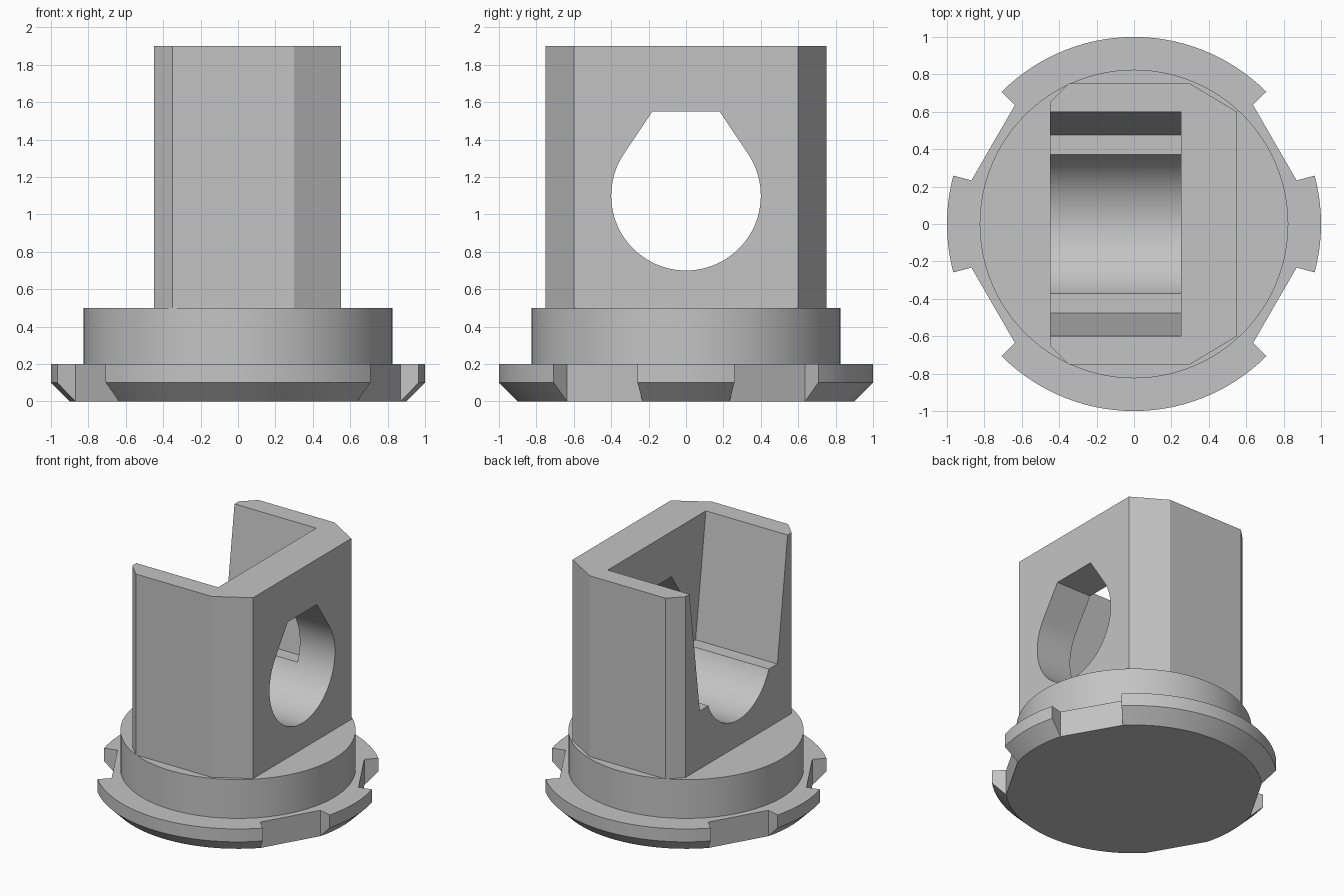
import bpy, bmesh
from math import radians, sin, cos

cube = bpy.data.objects.get("Cube")
if cube:
    bpy.data.objects.remove(cube, do_unlink=True)

grey = bpy.data.materials.new("light_grey")
grey.use_nodes = True
colour = (0.55, 0.55, 0.55, 1)
grey.diffuse_color = colour
grey.node_tree.nodes["Principled BSDF"].inputs["Base Color"].default_value = colour


def loft(name, rings):
    """Closed solid through rings that have equal point counts."""
    bm = bmesh.new()
    loops = [[bm.verts.new(p) for p in ring] for ring in rings]
    n = len(loops[0])
    for low, high in zip(loops, loops[1:]):
        for i in range(n):
            j = (i + 1) % n
            bm.faces.new((low[i], low[j], high[j], high[i]))
    bm.faces.new(loops[0][::-1])
    bm.faces.new(loops[-1])
    bmesh.ops.remove_doubles(bm, verts=bm.verts, dist=1e-5)
    bmesh.ops.recalc_face_normals(bm, faces=bm.faces)
    mesh = bpy.data.meshes.new(name)
    bm.to_mesh(mesh)
    bm.free()
    mesh.materials.append(grey)
    obj = bpy.data.objects.new(name, mesh)
    bpy.context.collection.objects.link(obj)
    return obj


def prism_z(name, outline, z0, z1):
    return loft(name, [[(x, y, z) for x, y in outline] for z in (z0, z1)])


def prism_x(name, outline, x0, x1):
    return loft(name, [[(x, y, z) for y, z in outline] for x in (x0, x1)])


def arc(radius, start, end, steps):
    angles = [radians(start + (end - start) * i / steps) for i in range(steps + 1)]
    return [(radius * cos(a), radius * sin(a)) for a in angles]


def select_only(obj):
    bpy.ops.object.select_all(action='DESELECT')
    obj.select_set(True)
    bpy.context.view_layer.objects.active = obj


def cut(target, cutter):
    mod = target.modifiers.new("cut", 'BOOLEAN')
    mod.operation, mod.solver, mod.object = 'DIFFERENCE', 'EXACT', cutter
    select_only(target)
    bpy.ops.object.modifier_apply(modifier=mod.name)
    bpy.data.objects.remove(cutter, do_unlink=True)


# Flange: four lugs with straight notches between, chamfered underneath
INNER = 0.9


def flange_ring(radius, z):
    points = []
    for start, end in ((-15, 15), (45, 135), (165, 195), (225, 315)):
        lug = arc(radius, start, end, (end - start) // 3)
        root = arc(INNER, start, end, 1)
        points += [root[0]] + lug + [root[1]]
    return [(x, y, z) for x, y in points]


flange = loft("flange", [flange_ring(INNER, 0), flange_ring(1, 0.1), flange_ring(1, 0.2)])

# Round collar
collar = prism_z("collar", arc(0.825, 0, 360, 96)[:-1], 0.2, 0.5)

# Upright housing with bevelled corners
half = [(0.55, 0.6), (0.3, 0.75), (-0.35, 0.75), (-0.45, 0.65)]
housing = prism_z("housing", half + [(x, -y) for x, y in reversed(half)], 0.5, 1.9)

# Cross bore: round below, tapering to a flat top
bore = [(y, z + 1.1) for y, z in arc(0.4, -214, 34, 64)] + [(0.18, 1.55), (-0.18, 1.55)]
cut(housing, prism_x("bore_cutter", bore, -1, 1))

# Flared slot, open at the top and on one side
slot = [(-0.475, 0.95), (0.475, 0.95), (0.613, 2), (-0.613, 2)]
cut(housing, prism_x("slot_cutter", slot, -1, 0.25))

for part in (flange, collar, housing):
    select_only(part)
    bpy.ops.object.shade_smooth_by_angle(angle=radians(25))
